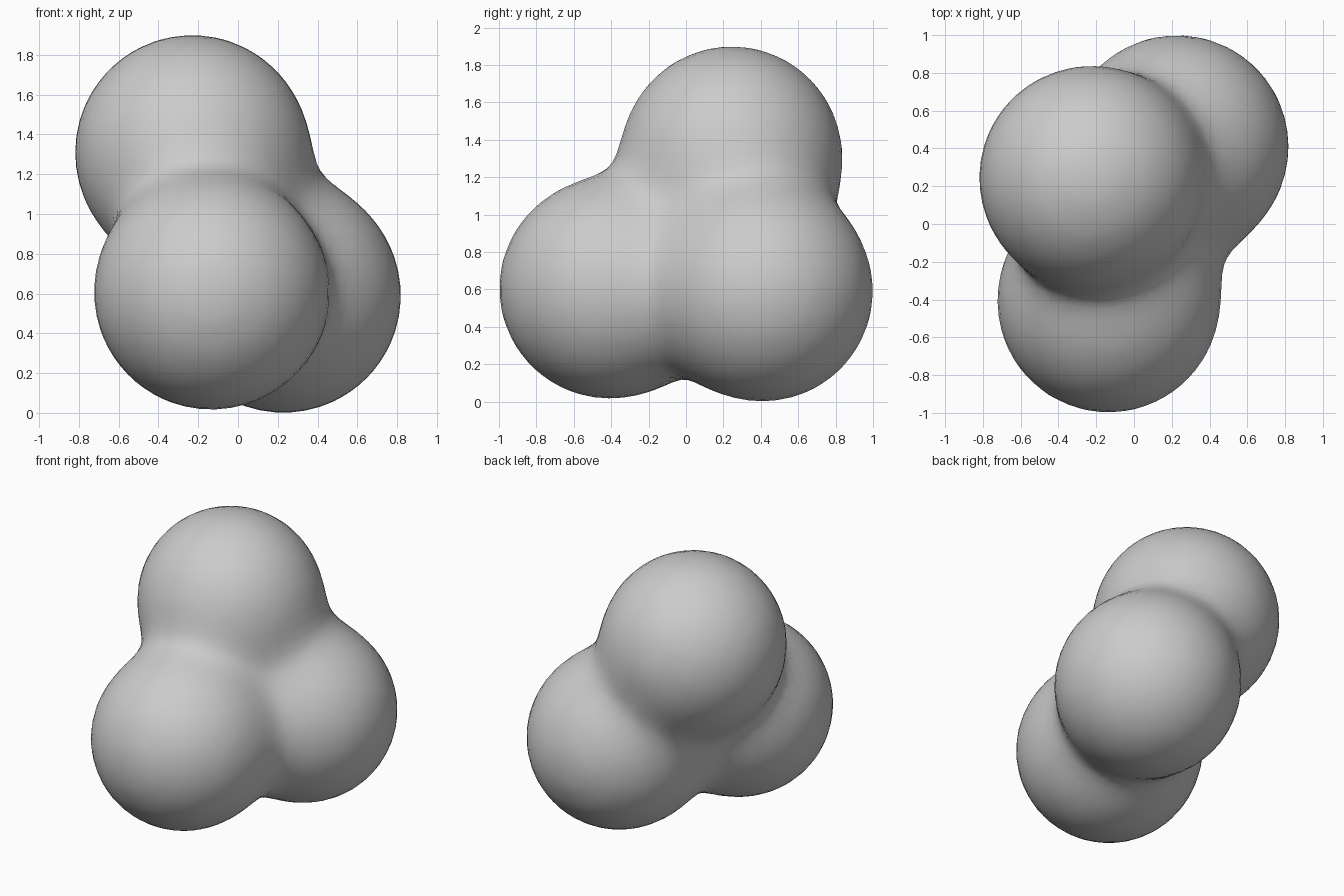
import bpy, math
from mathutils import Vector

if "Cube" in bpy.data.objects:
    bpy.data.objects.remove(bpy.data.objects["Cube"])

# Three lobes: (centre, radius)
LOBES = [(Vector((-0.135, -0.41, 0.605)), 0.587),
         (Vector((0.23, 0.41, 0.59)), 0.588),
         (Vector((-0.23, 0.245, 1.31)), 0.588)]
BLEND = 0.1


def field(p):
    """Smoothly blended distance to the lobes."""
    return -BLEND * math.log(sum(math.exp(-((p - c).length - r) / BLEND) for c, r in LOBES))


def gradient(p, e=0.002):
    axes = (Vector((e, 0, 0)), Vector((0, e, 0)), Vector((0, 0, e)))
    return Vector([(field(p + a) - field(p - a)) / (2 * e) for a in axes])


# Overlapping spheres joined into one object
parts = []
for centre, radius in LOBES:
    bpy.ops.mesh.primitive_ico_sphere_add(subdivisions=4, radius=radius, location=centre)
    parts.append(bpy.context.object)
for part in parts:
    part.select_set(True)
bpy.ops.object.join()
blob = bpy.context.object
blob.name = "three_lobed_blob"
bpy.ops.object.transform_apply(location=True, rotation=True, scale=True)

# Fuse into a single skin and even out the creases
remesh = blob.modifiers.new("fuse", 'REMESH')
remesh.mode = 'VOXEL'
remesh.voxel_size = 0.075
bpy.ops.object.modifier_apply(modifier=remesh.name)
smooth = blob.modifiers.new("relax", 'SMOOTH')
smooth.factor = 0.5
smooth.iterations = 4
bpy.ops.object.modifier_apply(modifier=smooth.name)

# Pull the skin onto the blended surface
for v in blob.data.vertices:
    p = v.co.copy()
    for _ in range(5):
        g = gradient(p)
        p -= g * (field(p) / max(g.length_squared, 0.2))
    v.co = p

bpy.ops.object.shade_smooth()
